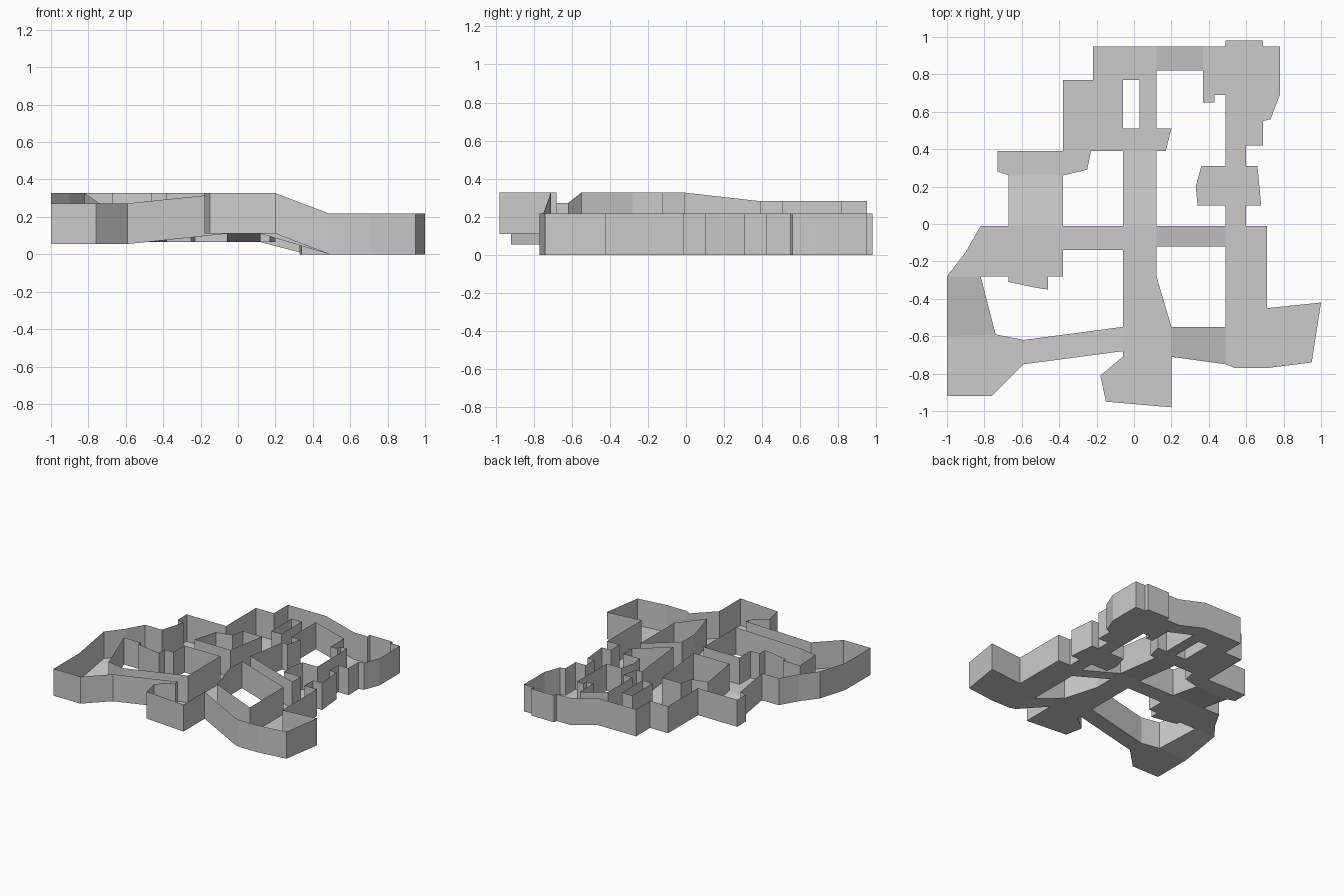
import bpy
import bmesh
from collections import Counter

WALL_HEIGHT = 0.217
MAIN_LEVEL = 0.11
NORTH_LEVEL = 0.065
WEST_LEVEL = 0.055
EAST_LEVEL = 0.0

cube = bpy.data.objects.get("Cube")
if cube:
    bpy.data.objects.remove(cube, do_unlink=True)

stone = bpy.data.materials.new("plain_grey")
stone.use_nodes = True
grey = (0.6, 0.6, 0.6, 1.0)
stone.diffuse_color = grey
stone.node_tree.nodes["Principled BSDF"].inputs["Base Color"].default_value = grey

areas = {}


def signed_area(points):
    following = points[1:] + points[:1]
    return sum(a[0] * b[1] - b[0] * a[1] for a, b in zip(points, following))


def area(name, *points):
    """Register a floor plan in hundredths of a unit, wound counter-clockwise."""
    points = list(points)
    areas[name] = points if signed_area(points) > 0 else points[::-1]


def rectangle(name, left, front, right, back):
    area(name, (left, front), (right, front), (right, back), (left, back))


def floor_level(point):
    """Each district has its own level; the connecting passages become ramps."""
    x, y = point
    if x > 30:
        return EAST_LEVEL
    if y > 25:
        return NORTH_LEVEL
    if x < -55 and y < -55:
        return WEST_LEVEL
    return MAIN_LEVEL


def edges(points):
    return list(zip(points, points[1:] + points[:1]))


def build(name, points, shared):
    """Floor with open-topped walls along every edge that is not a doorway."""
    bm = bmesh.new()
    low, high = {}, {}
    for p in points:
        x, y, z = p[0] / 100, p[1] / 100, floor_level(p)
        low[p] = bm.verts.new((x, y, z))
        high[p] = bm.verts.new((x, y, z + WALL_HEIGHT))
    bm.faces.new([low[p] for p in points])
    for a, b in edges(points):
        if shared[frozenset((a, b))] == 1:
            bm.faces.new((low[b], low[a], high[a], high[b]))
    loose = [v for v in bm.verts if not v.link_faces]
    bmesh.ops.delete(bm, geom=loose, context="VERTS")
    mesh = bpy.data.meshes.new(name)
    bm.to_mesh(mesh)
    bm.free()
    mesh.materials.append(stone)
    bpy.context.collection.objects.link(bpy.data.objects.new(name, mesh))


# Central hall and front entrance
area("entrance_room", (-6, -55), (-6, -68), (-6, -71), (-18, -81), (-15, -95),
     (20, -98), (20, -71), (20, -55))
area("central_hall", (-6, -55), (20, -55), (12, -28), (12, -12), (12, -1),
     (-6, -1), (-6, -14), (-6, -28))

# Ramps joining the districts
area("front_east_ramp", (20, -55), (20, -71), (49, -75), (49, -55))
rectangle("middle_east_ramp", 12, -12, 49, -1)
rectangle("back_east_ramp", 12, 82, 37, 95)
rectangle("central_ramp", -6, -1, 12, 39)
rectangle("west_ramp", -67, -1, -38, 26)
area("southwest_ramp", (-100, -28), (-100, -60), (-74, -59), (-82, -28))
area("front_west_ramp", (-59, -62), (-59, -75), (-6, -68), (-6, -55))

# East district
area("southeast_room", (49, -55), (49, -75), (54, -77), (71, -77), (95, -74),
     (100, -42), (71, -45), (71, -1), (60, -1), (49, -1), (49, -12))
area("east_passage", (49, -1), (60, -1), (60, 10), (68, 10), (66, 31), (60, 31),
     (60, 42), (49, 42), (49, 31), (36, 31), (33, 20), (34, 10), (49, 10))
area("northeast_room", (49, 42), (60, 42), (69, 42), (69, 55), (73, 56), (78, 69),
     (78, 95), (69, 95), (69, 98), (49, 98), (49, 95), (37, 95), (37, 82),
     (37, 65), (43, 65), (43, 69), (49, 69))

# North district, wrapped around a narrow light well
area("north_east_half", (-6, 39), (12, 39), (17, 39), (20, 51), (12, 51), (12, 82),
     (12, 95), (-6, 95), (-6, 77), (3, 77), (3, 51), (-6, 51))
area("north_west_half", (-6, 39), (-6, 51), (-6, 77), (-6, 95), (-22, 95), (-22, 77),
     (-38, 77), (-38, 39), (-38, 26), (-25, 29), (-23, 39))
area("northwest_room", (-73, 39), (-73, 28), (-67, 26), (-38, 26), (-38, 39))

# West district
area("west_hall", (-82, -1), (-90, -15), (-100, -28), (-82, -28), (-67, -28),
     (-67, -31), (-53, -34), (-46, -35), (-46, -28), (-38, -28), (-38, -14),
     (-6, -14), (-6, -1), (-38, -1), (-67, -1))
area("southwest_room", (-100, -60), (-100, -92), (-76, -92), (-59, -75),
     (-59, -62), (-74, -59))

# Doorways are the edges two areas have in common
shared = Counter(frozenset(e) for pts in areas.values() for e in edges(pts))
for name, points in areas.items():
    build(name, points, shared)
